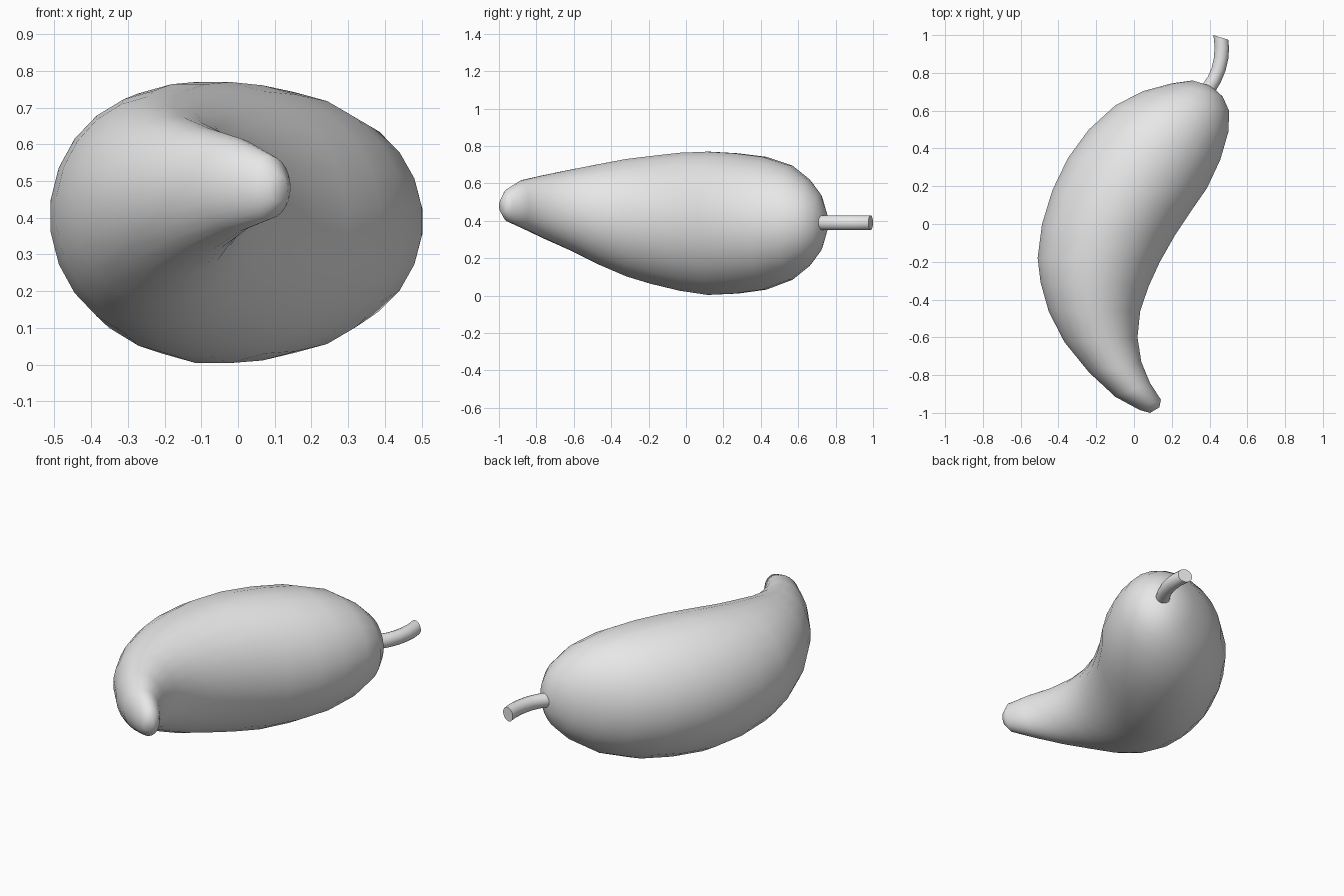
import bpy, bmesh, math
from mathutils import Vector

cube = bpy.data.objects.get("Cube")
if cube:
    bpy.data.objects.remove(cube, do_unlink=True)

grey = bpy.data.materials.new("plain grey")
grey.use_nodes = True
grey.diffuse_color = (0.8, 0.8, 0.8, 1)
grey.node_tree.nodes["Principled BSDF"].inputs["Base Color"].default_value = (0.8, 0.8, 0.8, 1)


def loft(name, rings, sides):
    """Skin elliptical rings: outer x, y, inner x, y, centre z, half height."""
    bm = bmesh.new()
    loops = []
    for ox, oy, ix, iy, z, h in rings:
        outer, inner = Vector((ox, oy, z)), Vector((ix, iy, z))
        centre, across = (outer + inner) / 2, (outer - inner) / 2
        loop = []
        for i in range(sides):
            a = math.tau * (i + 0.5) / sides
            loop.append(bm.verts.new(centre + across * math.cos(a) + Vector((0, 0, h * math.sin(a)))))
        loops.append(loop)
    for a, b in zip(loops, loops[1:]):
        for i in range(sides):
            j = (i + 1) % sides
            bm.faces.new((a[i], a[j], b[j], b[i]))
    bm.faces.new(loops[0])
    bm.faces.new(loops[-1])
    bmesh.ops.recalc_face_normals(bm, faces=bm.faces)
    mesh = bpy.data.meshes.new(name)
    bm.to_mesh(mesh)
    bm.free()
    mesh.materials.append(grey)
    obj = bpy.data.objects.new(name, mesh)
    bpy.context.collection.objects.link(obj)
    bpy.ops.object.select_all(action='DESELECT')
    obj.select_set(True)
    bpy.context.view_layer.objects.active = obj
    bpy.ops.object.shade_smooth_by_angle(angle=math.radians(60))
    return obj


# Curved fruit body, from the narrow tip to the broad stem end
loft("fruit_body", [
    (.085, -1.0, .135, -.97, .48, .036),
    (.03, -.985, .143, -.93, .483, .085),
    (-.10, -.915, .085, -.84, .49, .128),
    (-.24, -.785, .04, -.73, .475, .171),
    (-.37, -.625, .02, -.60, .457, .219),
    (-.453, -.465, .035, -.46, .434, .272),
    (-.497, -.31, .08, -.33, .417, .316),
    (-.513, -.18, .14, -.20, .405, .344),
    (-.49, 0, .22, -.06, .395, .372),
    (-.435, .18, .30, .06, .387, .386),
    (-.353, .35, .39, .19, .386, .378),
    (-.243, .50, .46, .34, .387, .358),
    (-.10, .63, .503, .49, .39, .308),
    (.05, .705, .505, .60, .39, .235),
    (.20, .745, .47, .675, .39, .16),
    (.31, .76, .41, .73, .39, .06),
], 24)

# Bent stem
loft("stem", [
    (.355, .73, .43, .70, .39, .04),
    (.39, .78, .46, .75, .39, .04),
    (.41, .825, .485, .81, .39, .04),
    (.422, .88, .50, .875, .39, .04),
    (.426, .94, .504, .93, .39, .04),
    (.42, 1.0, .50, .975, .39, .04),
], 16)
